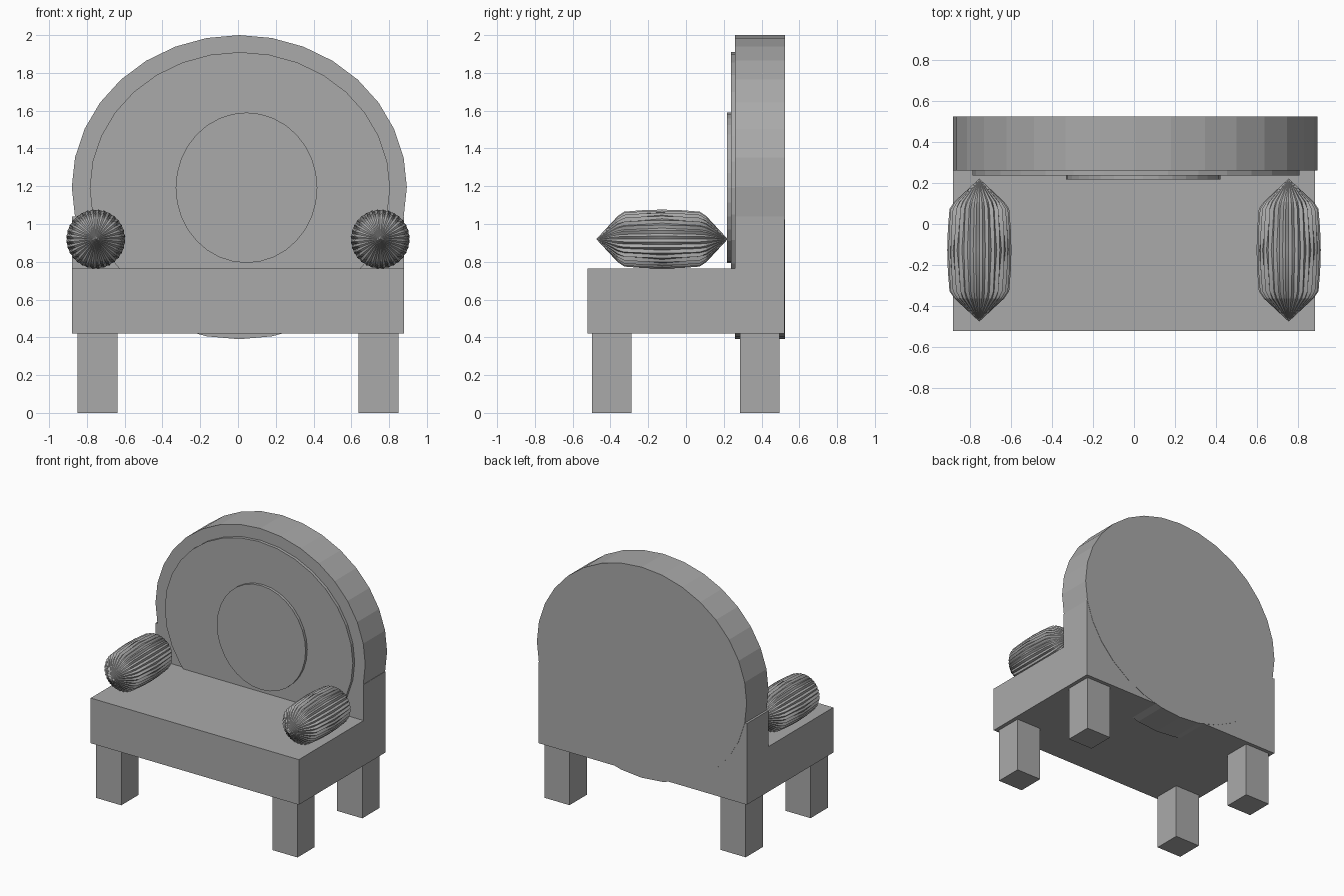
import bpy
import bmesh
from math import sin, cos, pi, radians
from mathutils import Matrix, Vector

cube = bpy.data.objects.get("Cube")
if cube:
    bpy.data.objects.remove(cube, do_unlink=True)

grey = bpy.data.materials.new("plain_grey")
grey.use_nodes = True
colour = (0.4, 0.4, 0.4, 1)
grey.diffuse_color = colour
grey.node_tree.nodes["Principled BSDF"].inputs["Base Color"].default_value = colour


def finish(name, bm):
    """Turn a bmesh into a named grey object."""
    bmesh.ops.recalc_face_normals(bm, faces=bm.faces)
    mesh = bpy.data.meshes.new(name)
    bm.to_mesh(mesh)
    bm.free()
    mesh.materials.append(grey)
    obj = bpy.data.objects.new(name, mesh)
    bpy.context.collection.objects.link(obj)
    return obj


def box(name, low, high):
    low, high = Vector(low), Vector(high)
    bm = bmesh.new()
    place = Matrix.Translation((low + high) / 2) @ Matrix.Diagonal((*(high - low), 1))
    bmesh.ops.create_cube(bm, size=1, matrix=place)
    return finish(name, bm)


def disc(name, x, z, rx, rz, front, back, sides=32):
    """Upright elliptical slab facing -y."""
    bm = bmesh.new()
    place = (Matrix.Translation((x, (front + back) / 2, z))
             @ Matrix.Diagonal((rx, back - front, rz, 1))
             @ Matrix.Rotation(pi / 2, 4, 'X'))
    bmesh.ops.create_cone(bm, cap_ends=True, segments=sides, radius1=1,
                          radius2=1, depth=1, matrix=place)
    return finish(name, bm)


def ribbed_roll(name, x, y, z, ribs=32):
    """Pointed bolster along y; ridges and grooves alternate around it."""
    # distance from middle, groove radius, ridge radius
    half = [(0.235, 0.115, 0.122), (0.20, 0.130, 0.146),
            (0.10, 0.140, 0.154), (0.0, 0.153, 0.157)]
    profile = [(-t, g, r) for t, g, r in half] + [(t, g, r) for t, g, r in half[-2::-1]]
    count = ribs * 2
    bm = bmesh.new()
    rings = []
    for t, groove, ridge in profile:
        ring = []
        for i in range(count):
            a = 2 * pi * i / count
            r = ridge if i % 2 else groove
            ring.append(bm.verts.new((x + r * cos(a), y + t, z + r * sin(a))))
        rings.append(ring)
    tips = [bm.verts.new((x, y + t, z)) for t in (-0.348, 0.348)]
    for i in range(count):
        j = (i + 1) % count
        for a, b in zip(rings, rings[1:]):
            bm.faces.new((a[i], a[j], b[j], b[i]))
        bm.faces.new((tips[0], rings[0][j], rings[0][i]))
        bm.faces.new((tips[1], rings[-1][i], rings[-1][j]))
    obj = finish(name, bm)
    bpy.ops.object.select_all(action='DESELECT')
    obj.select_set(True)
    bpy.context.view_layer.objects.active = obj
    bpy.ops.object.shade_smooth_by_angle(angle=radians(20))
    return obj


# Seat and the square lower part of the back
box("seat", (-0.88, -0.522, 0.42), (0.88, 0.522, 0.765))
box("back_base", (-0.88, 0.26, 0.42), (0.88, 0.522, 1.04))

# Round back with two raised panels
disc("round_back", 0.007, 1.195, 0.887, 0.805, 0.26, 0.524)
disc("back_panel", 0.01, 1.19, 0.795, 0.72, 0.237, 0.27)
disc("centre_cushion", 0.045, 1.192, 0.375, 0.398, 0.216, 0.245)

# Legs and ribbed arm rolls on both sides
for side, sx in (("left", 1), ("right", -1)):
    for end, y in (("front", -0.393), ("back", 0.39)):
        cx = sx * 0.745
        box(f"{end}_{side}_leg", (cx - 0.106, y - 0.104, 0), (cx + 0.106, y + 0.104, 0.42))
    ribbed_roll(f"{side}_arm_roll", sx * 0.753, -0.127, 0.92)
